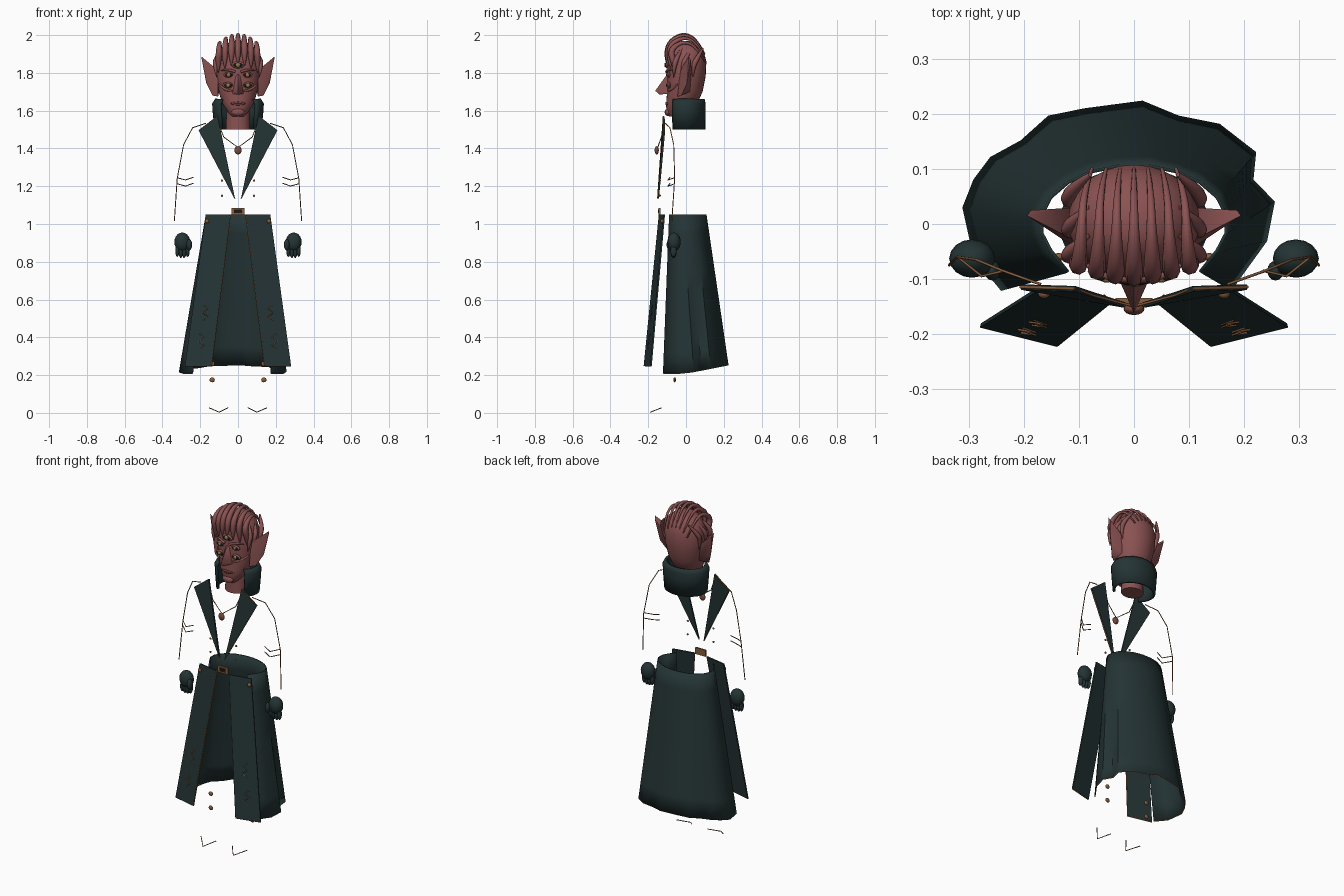
import bpy, bmesh, math
from mathutils import Vector

cube = bpy.data.objects.get("Cube")
if cube:
    bpy.data.objects.remove(cube)


def material(name, rgb):
    m = bpy.data.materials.new(name)
    m.use_nodes = True
    m.diffuse_color = (*rgb, 1)
    m.node_tree.nodes["Principled BSDF"].inputs["Base Color"].default_value = (*rgb, 1)
    return m


SKIN = material("red_brown_skin", (0.26, 0.085, 0.085))
LIP = material("dark_lip", (0.17, 0.05, 0.05))
COAT = material("dark_teal_cloth", (0.018, 0.034, 0.035))
BRONZE = material("bronze_trim", (0.24, 0.11, 0.045))
GOLD = material("gold_iris", (0.32, 0.2, 0.06))
BLACK = material("black", (0.008, 0.01, 0.01))
STONE = material("red_stone", (0.2, 0.07, 0.045))


def select(ob):
    bpy.ops.object.select_all(action="DESELECT")
    ob.select_set(True)
    bpy.context.view_layer.objects.active = ob


def smooth(ob, angle=40):
    select(ob)
    bpy.ops.object.shade_smooth_by_angle(angle=math.radians(angle))
    return ob


def from_bmesh(name, bm, mat, thick=0):
    bmesh.ops.recalc_face_normals(bm, faces=bm.faces)
    mesh = bpy.data.meshes.new(name)
    bm.to_mesh(mesh)
    bm.free()
    ob = bpy.data.objects.new(name, mesh)
    bpy.context.collection.objects.link(ob)
    mesh.materials.append(mat)
    if thick:
        mod = ob.modifiers.new("thickness", "SOLIDIFY")
        mod.thickness = thick
        mod.offset = 0
    return ob


def loft(name, rings, mat, closed=True, caps=True, thick=0):
    bm = bmesh.new()
    rows = [[bm.verts.new(p) for p in ring] for ring in rings]
    n = len(rows[0])
    for a, b in zip(rows, rows[1:]):
        for i in range(n if closed else n - 1):
            j = (i + 1) % n
            bm.faces.new((a[i], a[j], b[j], b[i]))
    if caps:
        bm.faces.new(rows[0])
        bm.faces.new(rows[-1])
    return smooth(from_bmesh(name, bm, mat, thick))


def hull(name, pts, mat):
    bm = bmesh.new()
    for p in pts:
        bm.verts.new(p)
    bmesh.ops.convex_hull(bm, input=bm.verts)
    return smooth(from_bmesh(name, bm, mat), 50)


def plate(name, pts, mat, thick=0.008):
    bm = bmesh.new()
    bm.faces.new([bm.verts.new(p) for p in pts])
    return from_bmesh(name, bm, mat, thick)


def blob(name, loc, size, mat):
    bpy.ops.mesh.primitive_uv_sphere_add(segments=16, ring_count=10, location=loc)
    ob = bpy.context.object
    ob.name = name
    ob.scale = size
    ob.data.materials.append(mat)
    return smooth(ob, 60)


def tube(name, pts, radius, mat, radii=None, bend=False):
    cu = bpy.data.curves.new(name, "CURVE")
    cu.dimensions = "3D"
    cu.bevel_depth = radius
    cu.bevel_resolution = 2
    cu.use_fill_caps = True
    cu.resolution_u = 6
    sp = cu.splines.new("NURBS" if bend else "POLY")
    sp.points.add(len(pts) - 1)
    for i, p in enumerate(pts):
        sp.points[i].co = (*p, 1)
        sp.points[i].radius = radii[i] if radii else 1
    if bend:
        sp.use_endpoint_u = True
        sp.order_u = 3
    ob = bpy.data.objects.new(name, cu)
    bpy.context.collection.objects.link(ob)
    cu.materials.append(mat)
    select(ob)
    bpy.ops.object.convert(target="MESH")
    return smooth(bpy.context.object, 60)


def ellipse(z, w, front, back, n=28):
    mid, deep = (front + back) / 2, (back - front) / 2
    return [(w * math.cos(2 * math.pi * i / n), mid + deep * math.sin(2 * math.pi * i / n), z)
            for i in range(n)]


# Head and neck
loft("head", [ellipse(*r) for r in (
    (1.57, .03, -.09, -.04), (1.59, .052, -.104, 0), (1.64, .084, -.105, .06), (1.7, .102, -.1, .088),
    (1.78, .117, -.1, .104), (1.86, .12, -.098, .108), (1.92, .1, -.08, .092),
    (1.955, .06, -.05, .06), (1.968, .02, -.02, .02))], SKIN)
loft("neck", [ellipse(1.5, .064, -.07, .04), ellipse(1.63, .06, -.07, .04)], SKIN)

# Face
hull("nose", [(0, -.095, 1.8), (-.012, -.095, 1.79), (.012, -.095, 1.79), (0, -.163, 1.705),
              (-.03, -.095, 1.69), (.03, -.095, 1.69), (0, -.14, 1.685)], SKIN)
for part, z in (("upper_lip", 1.645), ("lower_lip", 1.63)):
    tube(part, [(-.042, -.092, 1.638), (0, -.112, z), (.042, -.092, 1.638)], .009, LIP,
         (.3, 1.2, .3), True)
blob("chin", (0, -.095, 1.592), (.035, .018, .02), SKIN)


def eye(name, x, y, z, w):
    blob(name + "_lid", (x, y, z), (w, .01, w * .55), SKIN)
    blob(name + "_ball", (x, y - .004, z), (w * .8, .009, w * .4), BLACK)
    blob(name + "_iris", (x, y - .009, z), (w * .35, .006, w * .35), GOLD)


eye("forehead_eye", 0, -.1, 1.842, .034)

for s, side in ((1, "left_"), (-1, "right_")):
    eye(side + "upper_eye", s * .05, -.092, 1.79, .027)
    eye(side + "lower_eye", s * .052, -.091, 1.735, .03)
    tube(side + "brow", [(s * .015, -.104, 1.805), (s * .05, -.1, 1.822), (s * .09, -.072, 1.812)],
         .008, SKIN, (.8, 1, .4), True)
    tube(side + "cheekbone", [(s * .03, -.095, 1.705), (s * .07, -.083, 1.705), (s * .1, -.045, 1.74)],
         .01, SKIN, (.4, 1, .4), True)
    hull(side + "ear", [(s * x, y, z) for x, y, z in (
        (.195, .015, 1.888), (.188, .025, 1.87), (.108, -.03, 1.815), (.108, .03, 1.8), (.168, .005, 1.745),
        (.135, -.025, 1.68), (.105, -.045, 1.675), (.1, .02, 1.7))], SKIN)

# Hair swept from the brow over the crown
for i in range(-3, 4):
    x = i * .032
    drop = 4.5 * x * x
    tube("hair_lock", [(x * .8, .1, 1.9 - drop), (x * .95, .06, 1.975 - drop), (x, -.01, 2.012 - drop),
                       (x * 1.05, -.085, 1.965 - drop), (x * 1.08, -.104 + drop, 1.89 - drop),
                       (x * 1.1, -.1 + drop, 1.84 - drop)],
         .016, SKIN, (.2, .4, .55, 1.05, 1, .1), True)
for s in (1, -1):
    for k, y in enumerate((-.07, -.02, .04)):
        tube("side_lock", [(s * .08, y + .05, 1.93), (s * .118, y + .02, 1.88), (s * .122, y * .9, 1.83),
                           (s * .112, y * .95, 1.775)], .014, SKIN, (.3, 1, .9, .1), True)

# Standing collar, open at the front
arc = [math.radians(-45 + 270 * i / 24) for i in range(25)]
loft("collar", [[(w * math.cos(a), d * math.sin(a), z) for a in arc]
                for z, w, d in ((1.5, .118, .095), (1.6, .128, .097), (1.635, .13, .097), (1.66, .115, .092))],
     COAT, False, False, .014)

# Coat skirt: even top rim flowing into a folded hem
hem = ((-.24, -.12), (-.29, -.06), (-.31, .03), (-.29, .08), (-.26, .12), (-.205, .15), (-.155, .195),
       (-.09, .208), (.015, .222), (.08, .195), (.155, .18), (.22, .13), (.215, .08), (.254, .04),
       (.24, -.03), (.175, -.12))
rim = []
for i in range(len(hem)):
    a = math.radians(225 - 270 * i / (len(hem) - 1))
    rim.append((.17 * math.cos(a), .107 * math.sin(a) - (.012 if i in (0, len(hem) - 1) else 0)))
rings = []
for k in range(9):
    t = k / 8
    rings.append([(r[0] + (h[0] - r[0]) * t, r[1] + (h[1] - r[1]) * t,
                   1.05 + (.21 + .2 * max(0, h[1]) - 1.05) * t) for r, h in zip(rim, hem)])
loft("coat_skirt", rings, COAT, False, False, .006)
tube("skirt_hem_trim", rings[-1], .003, BRONZE)

for s, side in ((1, "left_"), (-1, "right_")):
    def flip(pts):
        return [(s * x, y, z) for x, y, z in pts]

    # Front coat panels with trim and zigzag stitching
    panel = flip([(.17, -.115, 1.05), (.042, -.14, 1.05), (.14, -.22, .25), (.28, -.185, .25)])
    plate(side + "front_panel", panel, COAT)
    tube(side + "panel_trim", panel[1:], .004, BRONZE)
    corner = [Vector(p) for p in panel]
    for low in (.6, .79):
        path = []
        for u, v in ((.6, 0), (.42, .025), (.62, .05), (.38, .075), (.55, .1)):
            t = low + v
            a, b = corner[0].lerp(corner[3], t), corner[1].lerp(corner[2], t)
            path.append(b.lerp(a, u) + Vector((0, -.006, 0)))
        tube(side + "zigzag", path, .0022, BRONZE)
    blob(side + "panel_button", (s * .164, -.127, 1.015), (.011, .009, .011), BRONZE)

    # Lapels
    lapel = flip([(.108, -.118, 1.57), (.206, -.115, 1.496), (.016, -.148, 1.135)])
    plate(side + "lapel", lapel, COAT, .01)
    tube(side + "lapel_trim", lapel[:], .003, BRONZE)
    for z in (1.23, 1.15):
        blob(side + "shirt_button", (s * .085, -.138, z), (.006, .005, .006), BRONZE)

    # Sleeve piping and cuff chevrons
    tube(side + "sleeve_piping", flip([(.17, -.11, 1.533), (.24, -.085, 1.51), (.288, -.065, 1.42),
                                       (.322, -.06, 1.24), (.337, -.075, 1.015)]), .0025, BRONZE)
    for z in (1.245, 1.213):
        tube(side + "sleeve_chevron", flip([(.235, -.085, z + .003), (.278, -.095, z - .012),
                                            (.322, -.06, z)]), .0025, BRONZE)

    # Gloved hands
    blob(side + "palm", (s * .295, -.063, .905), (.042, .035, .05), COAT)
    for k in range(4):
        blob(side + "finger", (s * (.267 + .018 * k), -.066, .858 - .006 * (k in (1, 2))),
             (.011, .016, .032), COAT)
    blob(side + "thumb", (s * .258, -.085, .89), (.015, .018, .03), COAT)

    # Boot studs and toe lines
    for z in (.175, .26):
        blob(side + "boot_stud", (s * .137, -.06, z), (.014, .007, .013), BRONZE)
    tube(side + "toe_line", flip([(.053, -.13, .027), (.1, -.188, .004), (.153, -.13, .027)]), .0025, BRONZE)

# Necklace and belt buckle
tube("necklace", [(-.112, -.115, 1.55), (-.075, -.13, 1.46), (0, -.15, 1.405), (.075, -.13, 1.46),
                  (.112, -.115, 1.55)], .0025, BRONZE)
blob("pendant", (0, -.155, 1.39), (.019, .011, .022), STONE)
bpy.ops.mesh.primitive_cube_add(size=1, location=(0, -.14, 1.067))
buckle = bpy.context.object
buckle.name = "belt_buckle"
buckle.scale = (.068, .01, .038)
buckle.data.materials.append(BRONZE)
plate("buckle_inset", [(x, -.146, z) for x, z in ((-.02, 1.057), (.02, 1.057), (.02, 1.077), (-.02, 1.077))],
      BLACK, .004)
